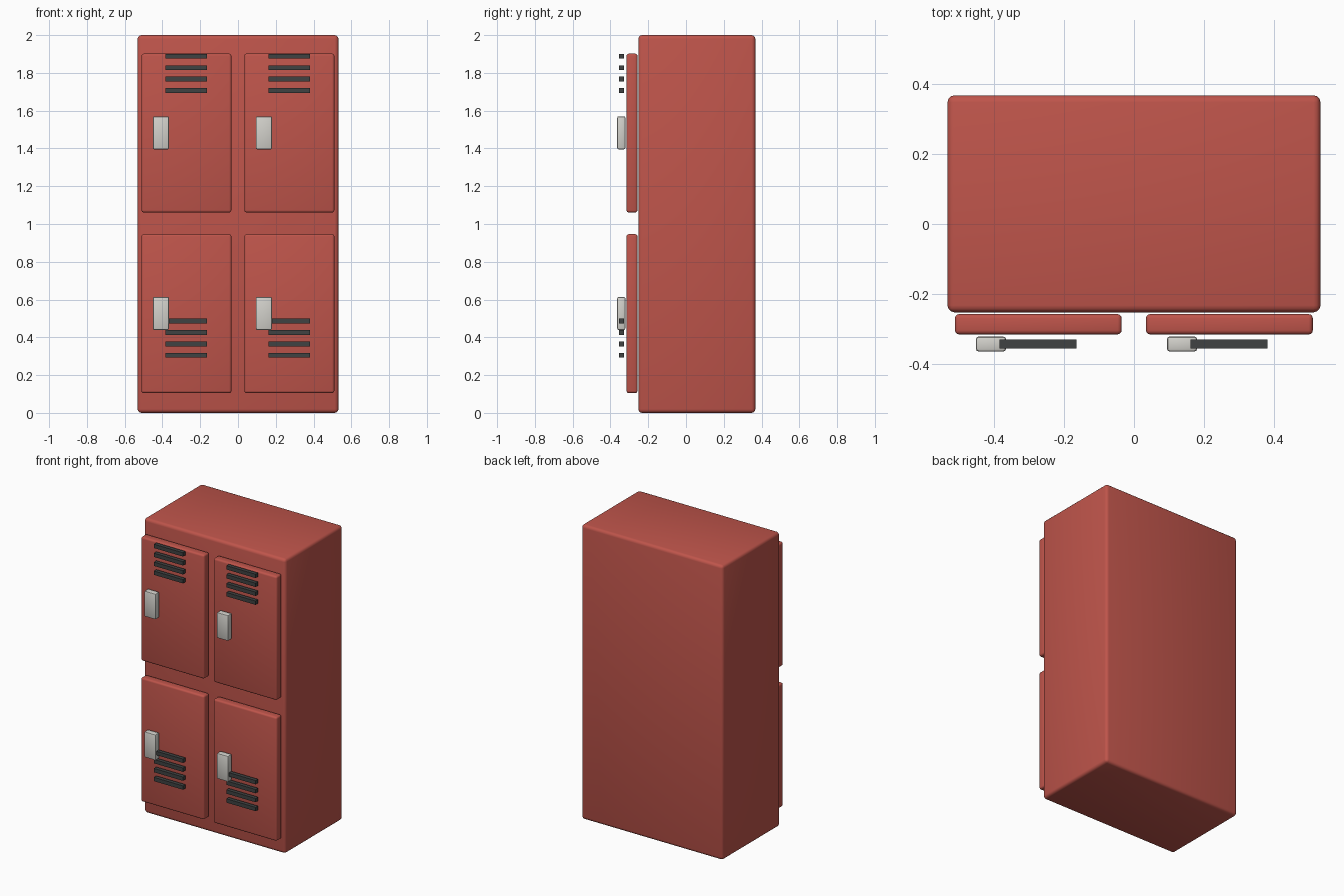
import bpy
import math

if "Cube" in bpy.data.objects:
    bpy.data.objects.remove(bpy.data.objects["Cube"])


def material(name, rgb):
    mat = bpy.data.materials.new(name)
    mat.diffuse_color = (*rgb, 1)
    mat.use_nodes = True
    mat.node_tree.nodes["Principled BSDF"].inputs["Base Color"].default_value = mat.diffuse_color
    return mat


RED = material("red_paint", (0.52, 0.09, 0.07))
DARK = material("dark_slot", (0.05, 0.055, 0.055))
STEEL = material("light_metal", (0.65, 0.64, 0.60))


def box(name, x, y, z, mat, bevel=0.0, segments=3):
    """Box from (min, max) ranges, with optional rounded edges."""
    ranges = (x, y, z)
    bpy.ops.mesh.primitive_cube_add(size=1, location=[(a + b) / 2 for a, b in ranges])
    obj = bpy.context.object
    obj.name = name
    obj.scale = [b - a for a, b in ranges]
    bpy.ops.object.transform_apply(location=False, rotation=False, scale=True)
    obj.data.materials.append(mat)
    if bevel:
        mod = obj.modifiers.new("rounded_edges", 'BEVEL')
        mod.width = bevel
        mod.segments = segments
        bpy.ops.object.modifier_apply(modifier=mod.name)
        bpy.ops.object.shade_smooth_by_angle(angle=math.radians(35))
    return obj


# Cabinet body
box("cabinet_body", (-0.532, 0.532), (-0.252, 0.367), (0, 2), RED, 0.02)

# Each door: side, x centre, level, bottom z, z of lowest vent
for side, cx in (("left", -0.273), ("right", 0.272)):
    for level, z0, vent_z in (("lower", 0.105, 0.305), ("upper", 1.061, 1.706)):
        tag = f"{level}_{side}"
        # Door panel
        box(f"door_{tag}", (cx - 0.238, cx + 0.238), (-0.315, -0.257),
            (z0, z0 + 0.841), RED, 0.012)
        # Handle
        box(f"handle_{tag}", (cx - 0.178, cx - 0.092), (-0.364, -0.321),
            (z0 + 0.334, z0 + 0.509), STEEL, 0.008, 2)
        # Vent slats
        for i in range(4):
            z = vent_z + i * 0.0607
            box(f"vent_{tag}_{i + 1}", (cx - 0.111, cx + 0.109), (-0.355, -0.329),
                (z - 0.013, z + 0.013), DARK)
